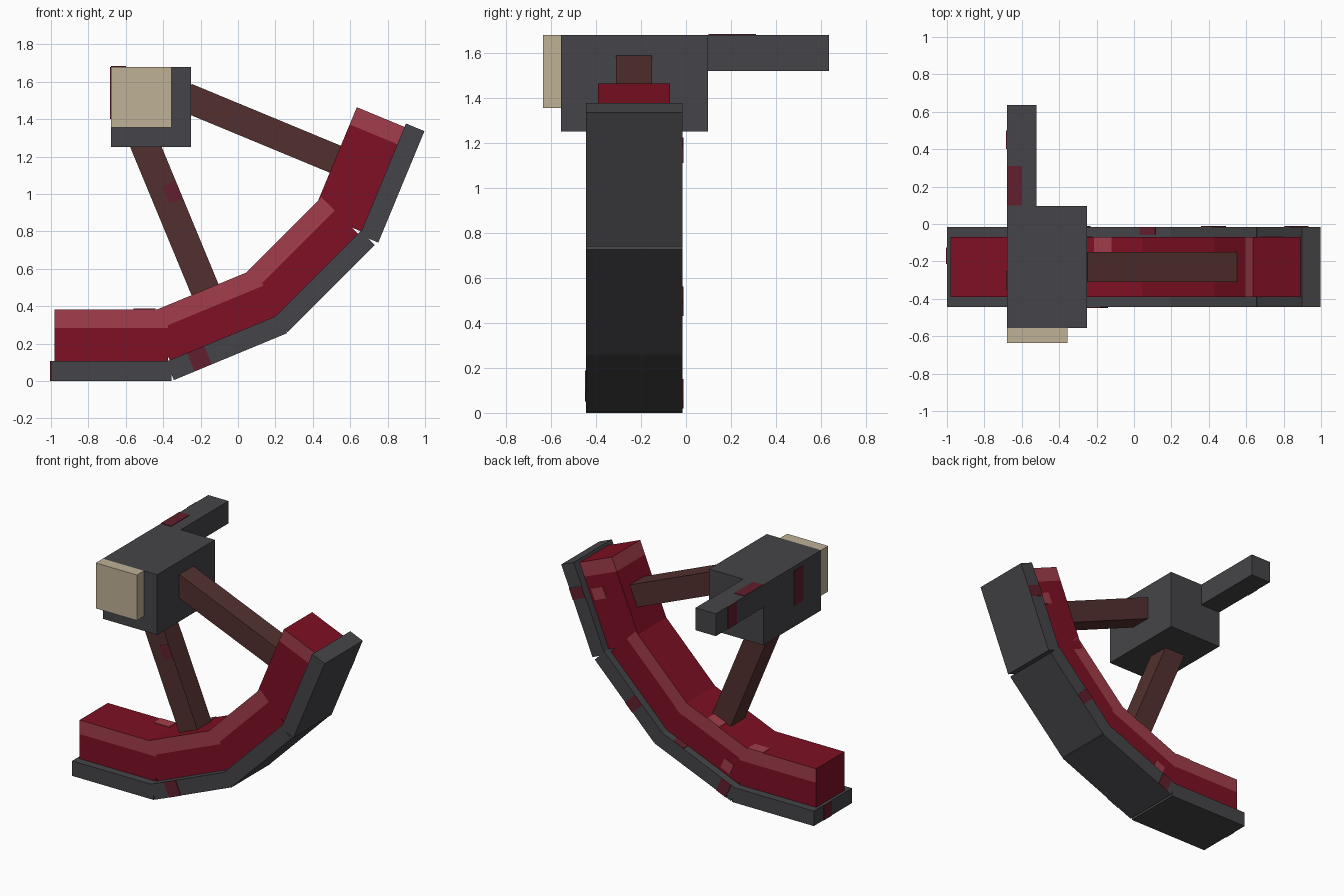
import bpy, bmesh
from math import radians
from mathutils import Matrix, Vector

if "Cube" in bpy.data.objects:
    bpy.data.objects.remove(bpy.data.objects["Cube"], do_unlink=True)


def material(name, rgb):
    m = bpy.data.materials.new(name)
    m.use_nodes = True
    m.diffuse_color = (*rgb, 1)
    m.node_tree.nodes["Principled BSDF"].inputs["Base Color"].default_value = (*rgb, 1)
    return m


DARK = material("dark iron", (0.06, 0.06, 0.067))
RED = material("deep red", (0.21, 0.005, 0.017))
PALE = material("pale worn red", (0.36, 0.048, 0.07))
BROWN = material("brown wood", (0.085, 0.03, 0.028))
RUST = material("dark red stain", (0.12, 0.014, 0.026))
TAN = material("tan", (0.52, 0.44, 0.3))


def frame(x, z, degrees):
    """Local x runs along a part, local z across it, in the upright plane."""
    return Matrix.Translation((x, 0, z)) @ Matrix.Rotation(-radians(degrees), 4, "Y")


def box(name, low, high, mat, place=Matrix(), cut=None, paint=None):
    """Box between two local corners; an optional cut plane splits off a painted strip."""
    low, high = Vector(low), Vector(high)
    bm = bmesh.new()
    bmesh.ops.create_cube(bm, size=1)
    for v in bm.verts:
        v.co = (low + high) / 2 + v.co * (high - low)
    if cut:
        point, normal = Vector(cut[0]), Vector(cut[1])
        bmesh.ops.bisect_plane(bm, geom=bm.verts[:] + bm.edges[:] + bm.faces[:],
                               plane_co=point, plane_no=normal)
        bm.normal_update()
        for f in bm.faces:
            if (f.calc_center_median() - point).dot(normal) > 0 and paint(f.normal):
                f.material_index = 1
    bm.transform(place)
    mesh = bpy.data.meshes.new(name)
    bm.to_mesh(mesh)
    bm.free()
    mesh.materials.append(mat)
    if cut:
        mesh.materials.append(PALE)
    ob = bpy.data.objects.new(name, mesh)
    bpy.context.collection.objects.link(ob)
    return ob


# Curved runner: four straight sections, each turned further upward
BACK, FRONT = -0.015, -0.445
PAD_BACK, PAD_FRONT = -0.07, -0.39
RAIL, TOP, BAND, T = 0.107, 0.383, 0.1, 0.004
sections = [(-1, 0, 0.645), (-0.343, 0.005, 0.655), (0.265, 0.26, 0.66), (0.75, 0.74, 0.645)]
places = []
for i, (x, z, length) in enumerate(sections):
    place = frame(x, z, 22.5 * i)
    places.append(place)
    box(f"rail_{i + 1}", (0, FRONT, 0), (length, BACK, RAIL), DARK, place)
    end = length - 0.02
    if i < 3:
        # worn strip along the upper edge of both sides
        cut = ((0, 0, TOP - BAND), (0, 0, 1))
        paint = lambda n: abs(n.y) > 0.9
    else:
        # worn strip wraps the raised tip
        cut = ((end - BAND, 0, 0), (1, 0, 0))
        paint = lambda n: abs(n.x) < 0.5
    box(f"pad_{i + 1}", (0.02, PAD_FRONT, RAIL), (end, PAD_BACK, TOP), RED, place, cut, paint)

# Head block, handle and front plate
box("head_block", (-0.68, -0.555, 1.25), (-0.25, 0.097, 1.68), DARK)
box("handle", (-0.68, 0.097, 1.52), (-0.52, 0.635, 1.68), DARK)
box("front_plate", (-0.68, -0.635, 1.355), (-0.355, -0.555, 1.68), TAN)

# Struts joining the head to the runner
strut_low = frame(-0.175, 0.485, 112.5)
strut_side = frame(-0.25, 1.505, -22.5)
box("lower_strut", (-0.04, -0.31, -0.078), (0.86, -0.15, 0.078), BROWN, strut_low)
box("side_strut", (-0.03, -0.31, -0.078), (0.87, -0.15, 0.078), BROWN, strut_side)

# Stains and worn spots as thin plates
box("rail_front_stain", (0.12, FRONT - T, 0), (0.22, FRONT, RAIL), RUST, places[1])
for i, start in ((1, 0.04), (2, 0.24), (3, 0.4)):
    box(f"rail_back_stain_{i}", (start, BACK, 0), (start + 0.08, BACK + T, RAIL), RUST, places[i])
box("rail_top_stain", (0.45, -0.06, RAIL), (0.54, BACK, RAIL + T), RUST, places[1])
box("rail_end_stain", (-T, -0.215, 0), (0, -0.125, RAIL), RUST)
bpy.data.objects["rail_end_stain"].location.x = -1
box("strut_stain", (0.5, -0.31 - T, -0.078), (0.6, -0.31, 0.0), RUST, strut_low)
box("handle_top_stain", (-0.68, 0.1, 1.68), (-0.6, 0.31, 1.68 + T), RUST)
box("handle_side_stain", (-0.68 - T, 0.4, 1.52), (-0.68, 0.5, 1.68), RUST)
box("head_side_stain", (-0.68 - T, -0.35, 1.4), (-0.68, -0.25, 1.65), RUST)
box("pad_top_spot_1", (0.44, -0.15, TOP), (0.56, PAD_BACK, TOP + T), PALE, places[0])
box("pad_top_spot_2", (0.3, -0.15, TOP), (0.4, PAD_BACK, TOP + T), PALE, places[1])
box("pad_back_spot_1", (0.1, PAD_BACK, 0.13), (0.18, PAD_BACK + T, 0.21), PALE, places[1])
box("pad_back_spot_2", (0.36, PAD_BACK, 0.13), (0.44, PAD_BACK + T, 0.23), PALE, places[3])
